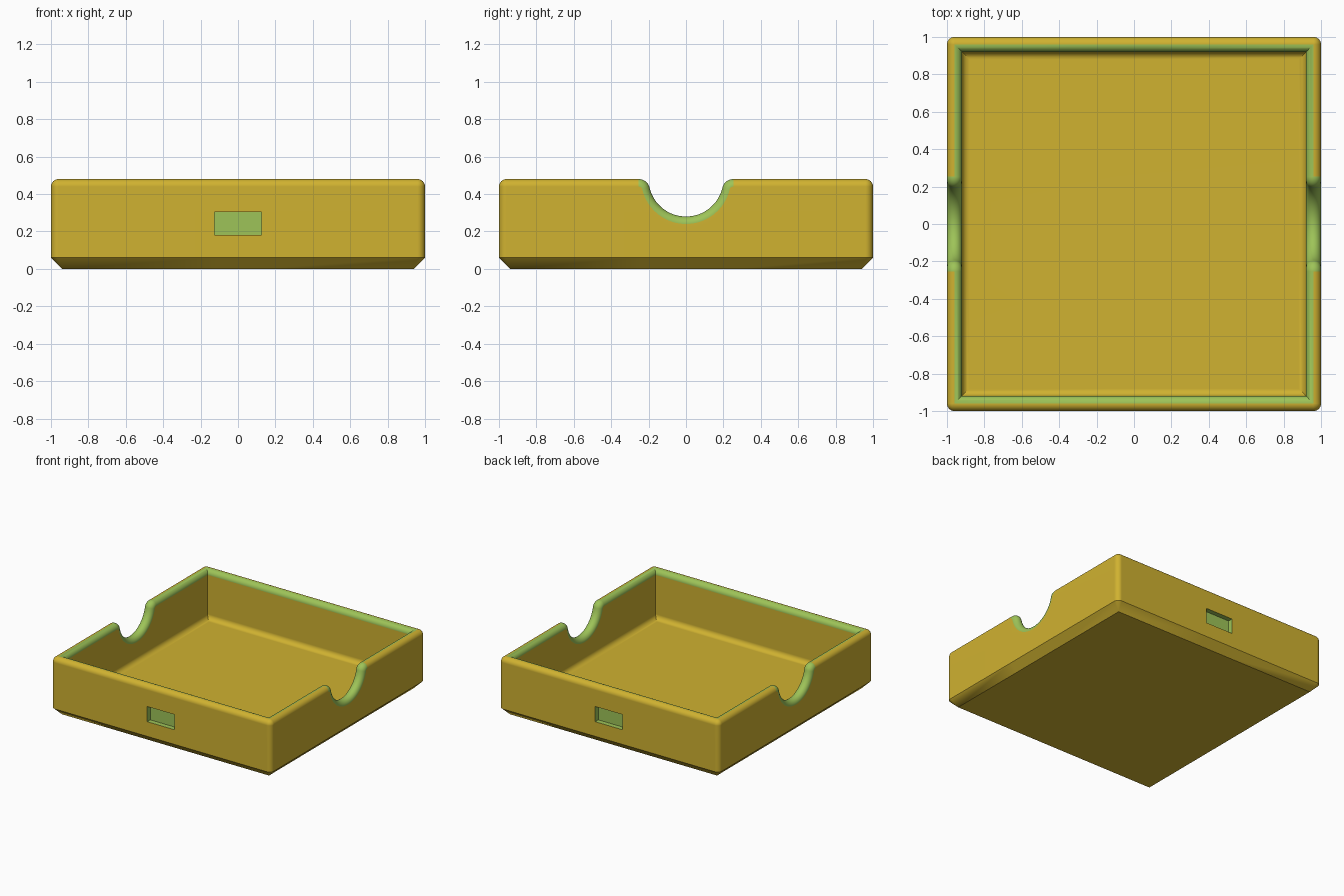
import bpy, bmesh, math
from mathutils import Vector, Matrix

cube = bpy.data.objects.get("Cube")
if cube:
    bpy.data.objects.remove(cube, do_unlink=True)

HALF = 0.96          # half width measured to the middle of the wall
R = 0.04             # rim radius, half the wall thickness
TOP = 0.48
CHAMFER = 0.06
FLOOR, COVE = 0.08, 0.04
NOTCH, FLARE = 0.20, 0.06
SLOT_X, SLOT_LOW, SLOT_HIGH, SLOT_DEPTH = 0.125, 0.18, 0.305, 0.04
RIM_STEPS, COVE_STEPS, CORNER_STEPS, NOTCH_STEPS = 16, 6, 8, 16


def material(name, color):
    mat = bpy.data.materials.new(name)
    mat.use_nodes = True
    mat.diffuse_color = color
    mat.node_tree.nodes["Principled BSDF"].inputs["Base Color"].default_value = color
    return mat


def notch_path():
    """Points along the scooped edge: (position, height, normal tilt, normal rise)."""
    meet = math.acos(FLARE / (NOTCH + FLARE))
    centre = (NOTCH + FLARE) * math.sin(meet)
    half = []
    for i in range(1, NOTCH_STEPS + 1):
        a = meet * i / NOTCH_STEPS
        half.append((NOTCH * math.sin(a), TOP - NOTCH * math.cos(a), -math.sin(a), math.cos(a)))
    for i in range(1, NOTCH_STEPS + 1):
        a = meet * (1 - i / NOTCH_STEPS)
        half.append((centre - FLARE * math.sin(a), TOP - FLARE + FLARE * math.cos(a),
                     -math.sin(a), math.cos(a)))
    mirrored = [(-s, z, -t, r) for s, z, t, r in reversed(half)]
    return mirrored + [(0, TOP - NOTCH, 0, 1)] + half


def section(s, z, tilt, rise, angle=0.0, miter=0):
    """Wall cross-section, from the underside over the rim to the floor."""
    c = Vector((HALF, s, 0))
    out = Vector((math.cos(angle), math.sin(angle), 0))
    inward = Vector((-1, -miter, 0))

    def point(offset, height, drop):
        p = c + (out * offset if offset >= 0 else inward * -offset)
        return p + Vector((0, -tilt * drop, height))

    edge = z - rise * R
    pts = [point(R - CHAMFER, 0, R), point(R, CHAMFER, R), point(R, SLOT_LOW, R),
           point(R, min(SLOT_HIGH, edge - 0.02), R)]
    for k in range(RIM_STEPS + 1):
        a = math.pi * k / RIM_STEPS
        drop = R * (1 - math.sin(a))
        offset = 0 if k * 2 == RIM_STEPS else R * math.cos(a)
        pts.append(point(offset, z - rise * drop, drop))
    for k in range(COVE_STEPS + 1):
        a = math.pi / 2 * k / COVE_STEPS
        pts.append(point(-(R + COVE - COVE * math.cos(a)), FLOOR + COVE - COVE * math.sin(a), R))
    return pts


yellow = material("mustard yellow", (0.63, 0.445, 0.03, 1))
green = material("leaf green", (0.34, 0.55, 0.098, 1))

# Stations around the tray: notched sides on x, slotted sides on y
bm = bmesh.new()
rings, kinds = [], []
for side in range(4):
    turn = Matrix.Rotation(math.pi / 2 * side, 3, "Z")
    if side % 2 == 0:
        middle = [("notch", p) for p in notch_path()]
        middle[-1] = ("plain", middle[-1][1])
    else:
        middle = [("slot", (-SLOT_X, TOP, 0, 1)), ("plain", (SLOT_X, TOP, 0, 1))]
    stations = [("plain", section(-HALF, TOP, 0, 1, miter=-1))]
    stations += [(kind, section(*p)) for kind, p in middle]
    for i in range(CORNER_STEPS):
        a = math.pi / 2 * i / CORNER_STEPS
        stations.append(("plain", section(HALF, TOP, 0, 1, a, 1)))
    for kind, pts in stations:
        rings.append([bm.verts.new(turn @ p) for p in pts])
        kinds.append(kind)

# Skin between neighbouring stations, with green rim faces
RIM_START = 4
slots = []
for i, ring in enumerate(rings):
    nxt = rings[(i + 1) % len(rings)]
    for j in range(len(ring) - 1):
        face = bm.faces.new((ring[j], nxt[j], nxt[j + 1], ring[j + 1]))
        k = j - RIM_START
        first = 0 if kinds[i] == "notch" else RIM_STEPS // 2
        face.material_index = int(first <= k < RIM_STEPS)
        if kinds[i] == "slot" and j == 2:
            slots.append(face)

# Underside and floor
bm.faces.new([r[0] for r in reversed(rings)])
bm.faces.new([r[-1] for r in rings])
bmesh.ops.remove_doubles(bm, verts=bm.verts[:], dist=0.0002)
bmesh.ops.recalc_face_normals(bm, faces=bm.faces[:])

# Sunken slots on the front and back
for face in slots:
    ring = bmesh.ops.inset_region(bm, faces=[face], thickness=0.0003, depth=-SLOT_DEPTH)
    for f in ring["faces"] + [face]:
        f.material_index = 1

mesh = bpy.data.meshes.new("tray")
bm.to_mesh(mesh)
bm.free()
mesh.materials.append(yellow)
mesh.materials.append(green)
tray = bpy.data.objects.new("tray", mesh)
bpy.context.collection.objects.link(tray)

# Smooth rounded edges, flat walls
bpy.ops.object.select_all(action="DESELECT")
tray.select_set(True)
bpy.context.view_layer.objects.active = tray
bpy.ops.object.shade_smooth_by_angle(angle=math.radians(30))
weighted = tray.modifiers.new("even_shading", "WEIGHTED_NORMAL")
weighted.keep_sharp = True
